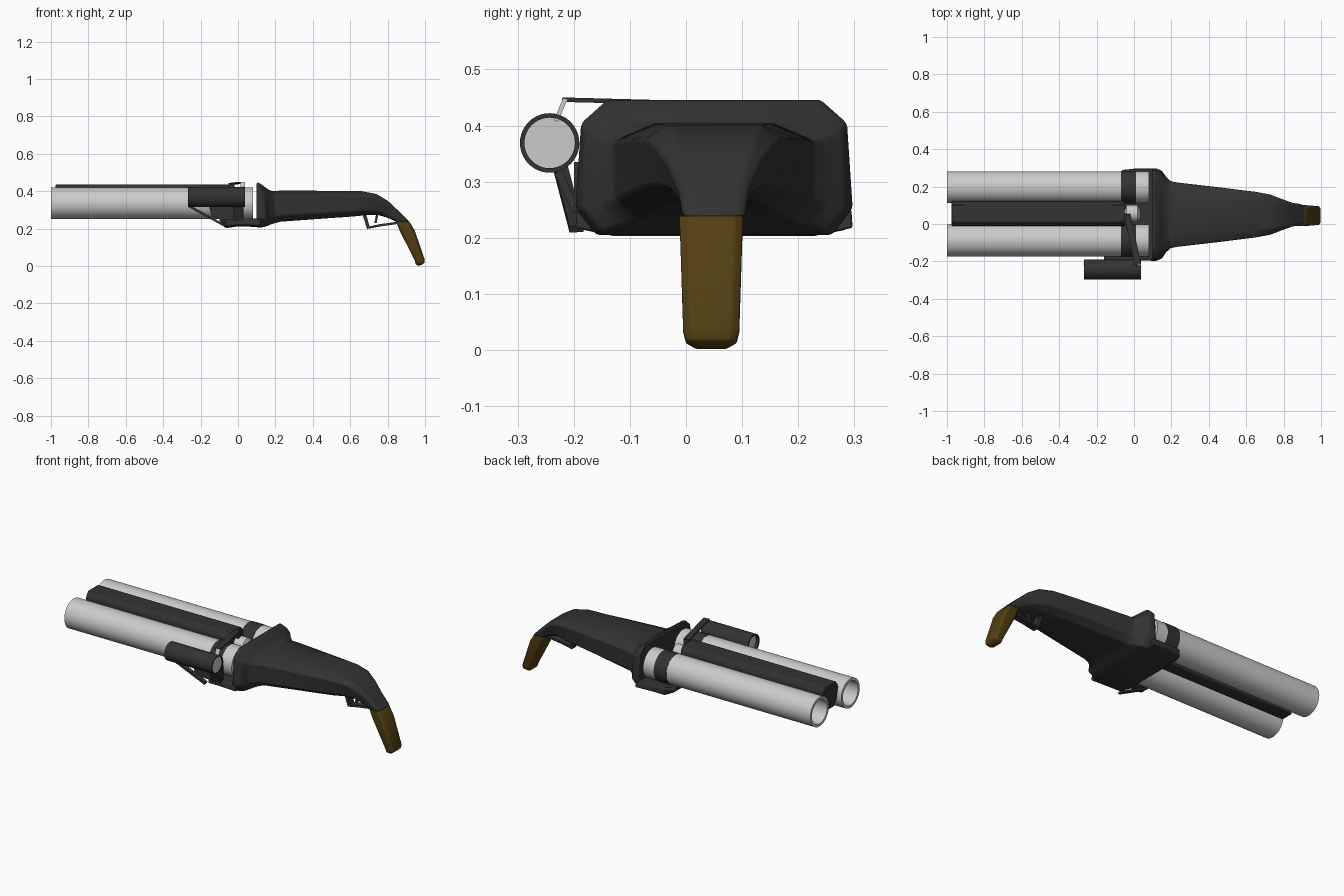
import bpy, bmesh, math
from mathutils import Vector

YC = 0.05  # centre line of the body


def material(name, col):
    m = bpy.data.materials.new(name)
    m.diffuse_color = (*col, 1)
    return m


DARK = material("dark_metal", (0.033, 0.033, 0.033))
WOOD = material("brown_wood", (0.085, 0.05, 0.006))


def make(name, verts, faces, mat=None, bevel=0, angle=35, segs=2):
    me = bpy.data.meshes.new(name)
    me.from_pydata([tuple(v) for v in verts], [], faces)
    bm = bmesh.new()
    bm.from_mesh(me)
    bmesh.ops.recalc_face_normals(bm, faces=bm.faces)
    bm.to_mesh(me)
    bm.free()
    ob = bpy.data.objects.new(name, me)
    bpy.context.collection.objects.link(ob)
    if mat:
        me.materials.append(mat)
    if bevel:
        b = ob.modifiers.new("bevel", 'BEVEL')
        b.width, b.segments, b.limit_method = bevel, segs, 'ANGLE'
    bpy.ops.object.select_all(action='DESELECT')
    ob.select_set(True)
    bpy.context.view_layer.objects.active = ob
    bpy.ops.object.shade_smooth_by_angle(angle=math.radians(angle))
    return ob


def bridge(name, rings, mat=None, closed=False, **kw):
    """Skin a list of rings; cap the ends unless the loft loops round."""
    n, r = len(rings[0]), len(rings)
    verts = [p for ring in rings for p in ring]
    faces = []
    for i in range(r if closed else r - 1):
        j = (i + 1) % r
        for k in range(n):
            l = (k + 1) % n
            faces.append((i * n + k, i * n + l, j * n + l, j * n + k))
    if not closed:
        faces += [tuple(range(n)), tuple(range((r - 1) * n, r * n))]
    return make(name, verts, faces, mat, **kw)


def loft(name, sections, mat, yc=YC, **kw):
    """Sections: top x,z, bottom x,z, half widths at top, shoulder, belly, bottom."""
    rings = []
    for xt, zt, xb, zb, a, w, v, b in sections:
        top, bot = Vector((xt, yc, zt)), Vector((xb, yc, zb))
        half = [(1, a), (0.83, w), (0.2, v), (0, b)]
        pts = [bot.lerp(top, f) + Vector((0, h, 0)) for f, h in half]
        pts += [bot.lerp(top, f) - Vector((0, h, 0)) for f, h in reversed(half)]
        rings.append(pts)
    return bridge(name, rings, mat, **kw)


def lathe(name, profile, y, z, mat=None, closed=True, n=40):
    """Revolve (x, radius) pairs around an x-parallel axis."""
    rings = [[(x, y + r * math.cos(2 * math.pi * k / n), z + r * math.sin(2 * math.pi * k / n))
              for k in range(n)] for x, r in profile]
    return bridge(name, rings, mat, closed=closed)


def tube(name, x0, x1, ro, ri, y, z, mat=None):
    return lathe(name, [(x0, ro), (x1, ro), (x1, ri), (x0, ri)], y, z, mat)


def extrude(name, profile, d0, d1, mat, axis='x', **kw):
    """Extrude a (y,z) profile along x, or an (x,z) profile along y."""
    f = (lambda p, d: (d, p[0], p[1])) if axis == 'x' else (lambda p, d: (p[0], d, p[1]))
    return bridge(name, [[f(p, d) for p in profile] for d in (d0, d1)], mat, **kw)


def bar(name, p, q, width, thick, mat, side=(0, 1, 0)):
    """Flat strip between two points."""
    p, q = Vector(p), Vector(q)
    s = Vector(side)
    d = (q - p).normalized()
    s = (s - d * s.dot(d)).normalized()
    t = d.cross(s) * thick / 2
    s = s * width / 2
    return bridge(name, [[c + s + t, c - s + t, c - s - t, c + s - t] for c in (p, q)], mat)


# Twin barrels with dark bands
for side, y in (("left", 0.197), ("right", -0.088)):
    tube(f"barrel_{side}", -1, 0.08, 0.085, 0.07, y, 0.335)
    tube(f"barrel_band_{side}", -0.07, 0.01, 0.087, 0.08, y, 0.335, DARK)

# Centre rib between the barrels
half = [(0.035, 0.295), (0.055, 0.335), (0.067, 0.395), (0.064, 0.412), (0.045, 0.435)]
rib = [(0.056 + a, z) for a, z in half] + [(0.056 - a, z) for a, z in reversed(half)]
extrude("barrel_rib", rib, -0.975, -0.05, DARK, bevel=0.003, segs=1)

# Extractor block behind the rib
lathe("extractor", [(-0.05, 0.02), (-0.04, 0.045), (0.02, 0.045), (0.035, 0.02)], 0.056, 0.36,
      closed=False, n=24)

# Breech flange flowing into the stock and curved neck
loft("stock", [
    (0.10, 0.447, 0.10, 0.205, 0.19, 0.235, 0.247, 0.21),
    (0.115, 0.444, 0.12, 0.205, 0.19, 0.237, 0.247, 0.21),
    (0.14, 0.425, 0.15, 0.211, 0.17, 0.228, 0.236, 0.20),
    (0.165, 0.407, 0.175, 0.222, 0.14, 0.200, 0.200, 0.17),
    (0.19, 0.399, 0.20, 0.230, 0.11, 0.180, 0.178, 0.14),
    (0.23, 0.404, 0.23, 0.237, 0.105, 0.172, 0.172, 0.13),
    (0.45, 0.402, 0.45, 0.253, 0.095, 0.147, 0.143, 0.10),
    (0.66, 0.400, 0.62, 0.265, 0.085, 0.122, 0.118, 0.075),
    (0.74, 0.385, 0.69, 0.272, 0.075, 0.108, 0.100, 0.06),
    (0.80, 0.349, 0.75, 0.272, 0.065, 0.085, 0.078, 0.052),
    (0.86, 0.293, 0.80, 0.258, 0.050, 0.064, 0.062, 0.050),
    (0.915, 0.238, 0.845, 0.237, 0.043, 0.056, 0.056, 0.043),
], DARK, angle=28, bevel=0.006)

# Wooden hand grip
loft("grip", [
    (0.915, 0.239, 0.845, 0.238, 0.043, 0.057, 0.057, 0.043),
    (0.945, 0.190, 0.865, 0.187, 0.042, 0.055, 0.055, 0.042),
    (0.998, 0.035, 0.945, 0.030, 0.037, 0.050, 0.050, 0.037),
    (0.997, 0.018, 0.950, 0.010, 0.032, 0.045, 0.045, 0.032),
    (0.982, 0.005, 0.960, 0.001, 0.020, 0.028, 0.028, 0.020),
], WOOD, yc=0.045, angle=50, bevel=0.006)

# Tray under the breech
loft("breech_tray", [
    (-0.10, 0.245, -0.075, 0.208, 0.17, 0.20, 0.19, 0.15),
    (-0.06, 0.258, -0.06, 0.203, 0.235, 0.240, 0.235, 0.18),
    (0.00, 0.255, 0.00, 0.212, 0.24, 0.244, 0.246, 0.20),
    (0.12, 0.255, 0.12, 0.208, 0.24, 0.245, 0.247, 0.20),
], DARK, bevel=0.004)

# Trigger guard loop and trigger
guard = [(0.665, 0.278), (0.690, 0.198), (0.765, 0.212), (0.845, 0.223), (0.855, 0.237),
         (0.760, 0.224), (0.703, 0.212), (0.685, 0.278)]
extrude("trigger_guard", guard, 0.025, 0.067, DARK, axis='y')
bar("trigger", (0.745, 0.045, 0.28), (0.735, 0.045, 0.23), 0.015, 0.012, DARK)

# Side canister with pale end plug
CY, CZ = -0.243, 0.369
tube("canister", -0.268, 0.038, 0.053, 0.045, CY, CZ, DARK)
lathe("canister_plug", [(-0.25, 0.0455), (0.034, 0.0455)], CY, CZ, closed=False)

# Canister mount plate and diagonal strut
extrude("mount_plate", [(-0.14, 0.265), (-0.09, 0.245), (0.03, 0.245), (0.03, 0.335), (-0.16, 0.335)],
        -0.2, -0.175, DARK, axis='y')
bar("lower_strut", (-0.265, CY + 0.02, 0.322), (-0.07, -0.195, 0.215), 0.025, 0.012, DARK)
bar("rear_strut", (0.0, CY + 0.015, 0.318), (0.0, -0.195, 0.245), 0.05, 0.014, DARK, side=(1, 0, 0))

# Top lever reaching across to the canister
bar("top_lever", (-0.035, 0.045, 0.439), (0.02, -0.217, 0.446), 0.035, 0.008, DARK, side=(1, 0, 0))
bar("lever_tab", (0.025, -0.215, 0.448), (0.025, -0.232, 0.408), 0.025, 0.008, None, side=(1, 0, 0))
bar("lever_post", (-0.035, 0.04, 0.439), (-0.035, 0.045, 0.39), 0.03, 0.02, DARK, side=(1, 0, 0))
